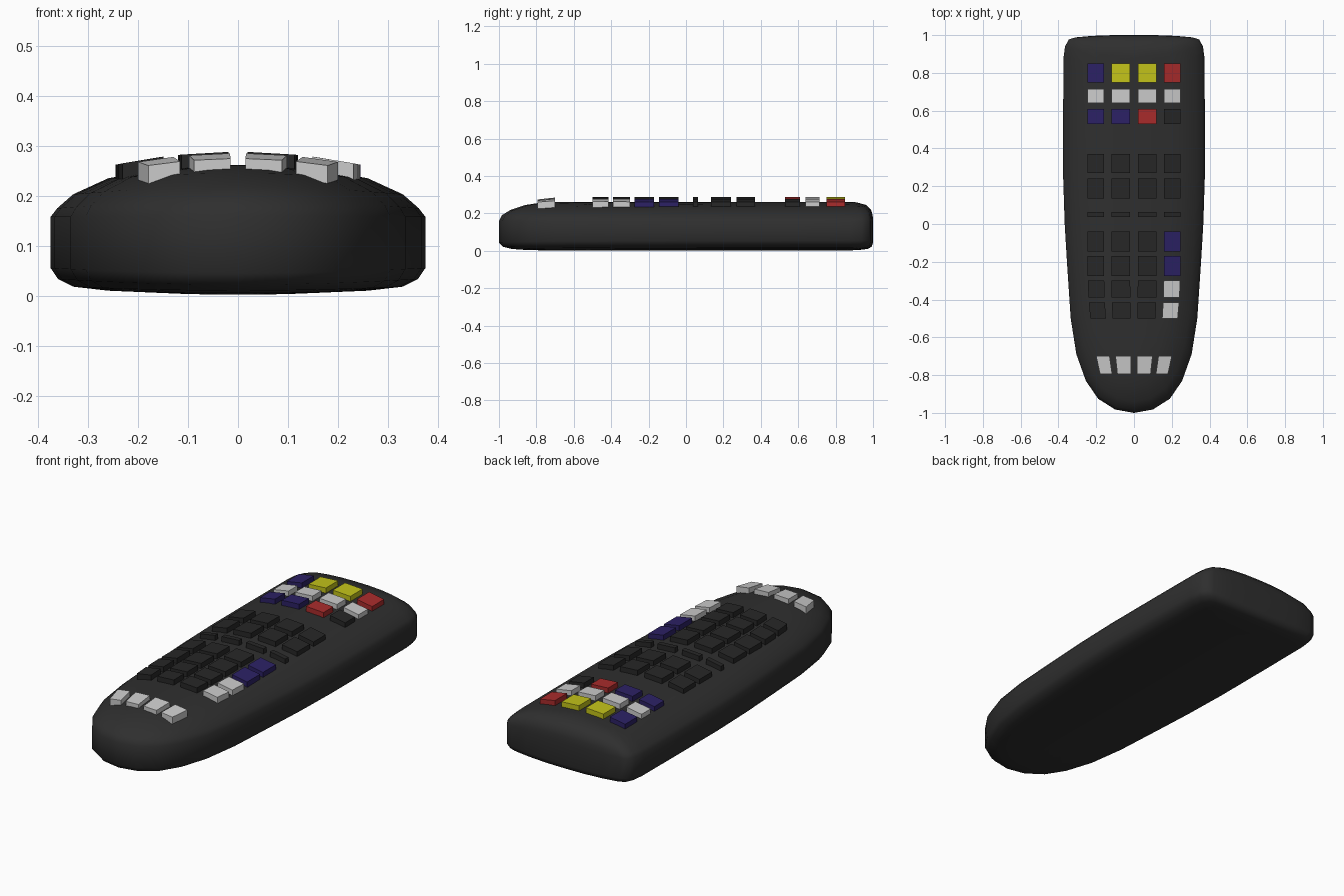
import bpy, bmesh

if "Cube" in bpy.data.objects:
    bpy.data.objects.remove(bpy.data.objects["Cube"])


def material(name, rgb):
    m = bpy.data.materials.new(name)
    m.diffuse_color = (*rgb, 1)
    m.use_nodes = True
    m.node_tree.nodes["Principled BSDF"].inputs["Base Color"].default_value = m.diffuse_color
    return m


def make_object(name, bm, mat):
    bmesh.ops.recalc_face_normals(bm, faces=bm.faces)
    me = bpy.data.meshes.new(name)
    bm.to_mesh(me)
    bm.free()
    me.materials.append(mat)
    ob = bpy.data.objects.new(name, me)
    bpy.context.collection.objects.link(ob)
    return ob


MATS = {
    'K': material("black_rubber", (0.02, 0.02, 0.02)),
    'W': material("light_grey", (0.55, 0.55, 0.55)),
    'Y': material("yellow", (0.55, 0.55, 0.01)),
    'R': material("red", (0.4, 0.025, 0.025)),
    'N': material("navy", (0.025, 0.015, 0.13)),
}
BODY = material("dark_plastic", (0.028, 0.028, 0.028))

# Body: plan outline (right half, front tip to back middle), mirrored
half = [(0, -1), (.1, -.982), (.19, -.925), (.255, -.83), (.305, -.69),
        (.335, -.5), (.355, -.2), (.367, 0), (.375, .25), (.375, .6),
        (.373, .88), (.365, .94), (.345, .977), (.31, .988), (.22, .996),
        (.11, 1), (0, 1)]
outline = half + [(-x, y) for x, y in half[-2:0:-1]]

# Body rings: half width, front y, back y, z at the sides, z on the centre line
rings = [
    (0, -.70, .85, .002, .002), (.12, -.75, .87, .004, .002),
    (.26, -.86, .93, .010, .005), (.33, -.93, .97, .018, .010),
    (.36, -.98, .993, .033, .022), (.375, -1, 1, .055, .045),
    (.375, -1, 1, .158, .160), (.362, -.985, .998, .175, .190),
    (.33, -.94, .99, .203, .218), (.26, -.86, .965, .235, .245),
    (.20, -.78, .92, .246, .257), (.10, -.73, .90, .257, .261),
    (0, -.70, .88, .262, .262)]

bm = bmesh.new()
loops = []
for w, yf, yb, zs, zc in rings:
    loops.append([bm.verts.new((x / .375 * w,
                                yf + (y + 1) / 2 * (yb - yf),
                                zc + (zs - zc) * (x / .375) ** 2))
                  for x, y in outline])
n = len(outline)
for a, b in zip(loops, loops[1:]):
    for i in range(n):
        j = (i + 1) % n
        bm.faces.new((a[i], a[j], b[j], b[i]))
bmesh.ops.remove_doubles(bm, verts=bm.verts, dist=1e-5)
body = make_object("remote_body", bm, BODY)
for p in body.data.polygons:
    p.use_smooth = True


# Buttons: boxes that follow the crown and taper of the top
def top_point(x, y, drop):
    d = max(0, -.25 - y)
    x *= 1 - .9 * d * d
    z = .288 - .43 * x * x - drop
    if y < -.65:
        z -= .003 + .11 * max(0, -.7 - y)
    return (x, y, z)


def button(name, x0, x1, y0, y1, mat):
    bm = bmesh.new()
    corners = [(x0, y0), (x1, y0), (x1, y1), (x0, y1)]
    lo = [bm.verts.new(top_point(x, y, .036)) for x, y in corners]
    hi = [bm.verts.new(top_point(x, y, 0)) for x, y in corners]
    bm.faces.new(lo)
    bm.faces.new(hi)
    for i in range(4):
        j = (i + 1) % 4
        bm.faces.new((lo[i], lo[j], hi[j], hi[i]))
    make_object(name, bm, mat)


columns = [(-.245, -.158), (-.12, -.02), (.02, .12), (.158, .245)]
rows = [(.75, .85, "NYYR"), (.64, .715, "WWWW"), (.53, .61, "NNRK"),
        (.27, .37, "KKKK"), (.135, .24, "KKKK"), (.037, .063, "KKKK"),
        (-.145, -.04, "KKKN"), (-.275, -.17, "KKKN"), (-.39, -.30, "KKKW"),
        (-.50, -.415, "KKKW"), (-.795, -.70, "WWWW")]
for r, (y0, y1, colours) in enumerate(rows):
    for c, (x0, x1) in enumerate(columns):
        button(f"button_row{r + 1}_col{c + 1}", x0, x1, y0, y1, MATS[colours[c]])
